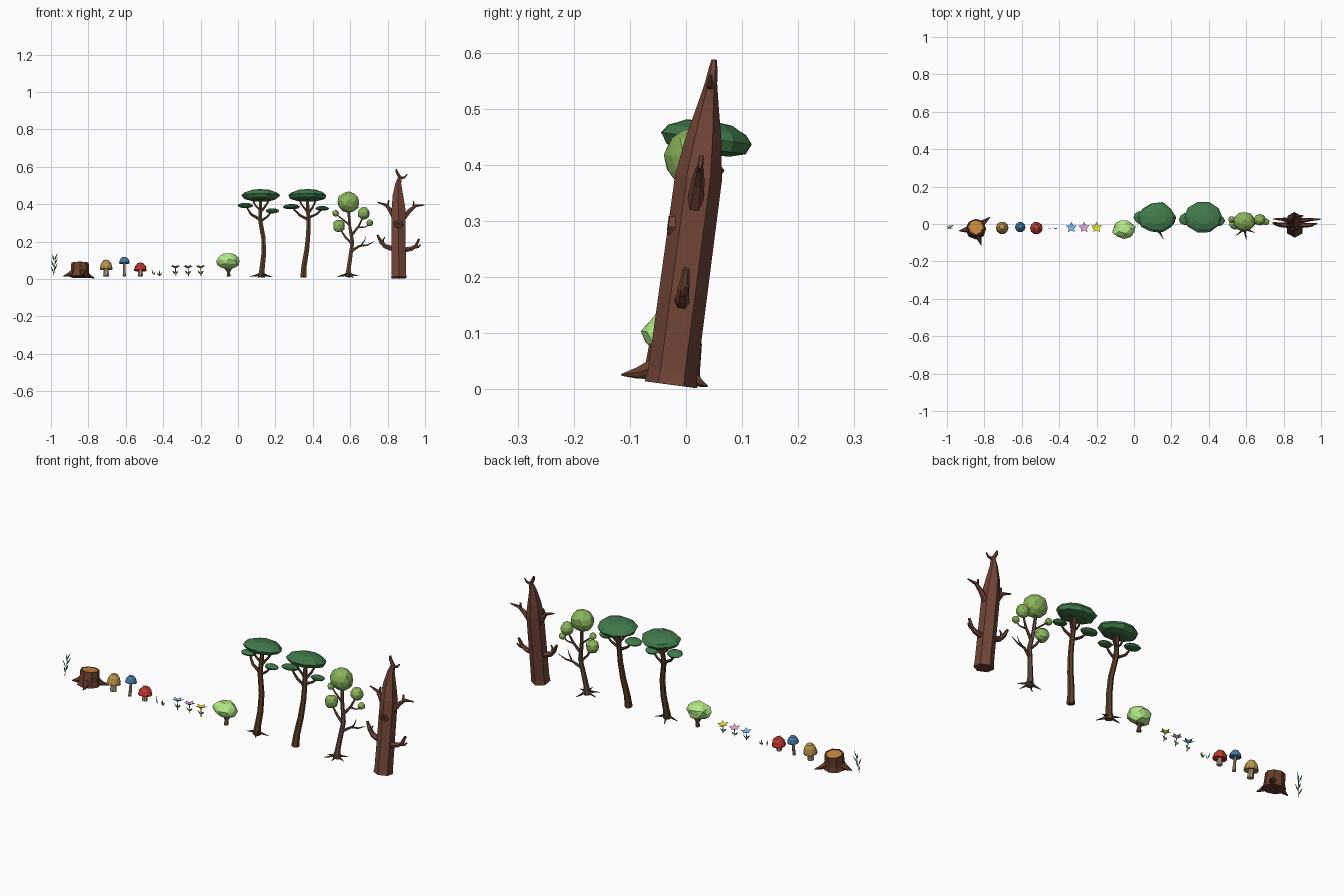
import bpy, bmesh, random
from math import sin, cos, pi, radians
from mathutils import Vector, Matrix

random.seed(4)
# the whole row leans back slightly
LEAN = Matrix.Translation((0, -0.028, 0)) @ Matrix.Rotation(radians(-7.6), 4, 'X')


def mat(name, hexcol):
    m = bpy.data.materials.new(name)
    rgb = [int(hexcol[i:i + 2], 16) / 255 for i in (0, 2, 4)]
    m.diffuse_color = [((c + 0.055) / 1.055) ** 2.4 for c in rgb] + [1]
    return m


BARK, PALE, DEAD = mat("bark", "5c4029"), mat("pale_bark", "69503f"), mat("dead_wood", "714538")
DARK, WOOD = mat("dark_hollow", "35211c"), mat("cut_wood", "c98a3a")
PINE, OLIVE, LIME = mat("pine_green", "40794a"), mat("olive_green", "8ab45a"), mat("lime_green", "b2ea87")
GRASS, STUMP = mat("grass_green", "5a9a44"), mat("stump_bark", "6a402c")
REED = mat("reed_green", "3c7240")
TAN, BLUE, RED = mat("tan_cap", "b8934c"), mat("blue_cap", "467ca6"), mat("red_cap", "d2302b")
WHITE, STEM = mat("white_spot", "f0ece4"), mat("mushroom_stem", "b09a7c")


def finish(bm, name, m):
    bmesh.ops.recalc_face_normals(bm, faces=bm.faces)
    me = bpy.data.meshes.new(name)
    bm.to_mesh(me)
    bm.free()
    me.transform(LEAN)
    me.materials.append(m)
    ob = bpy.data.objects.new(name, me)
    bpy.context.collection.objects.link(ob)


def tubes(name, paths, m, sides=6):
    """Faceted limbs through points (x, y, z, radius)."""
    bm = bmesh.new()
    for path in paths:
        pts = [Vector(p[:3]) for p in path]
        last, t0, q = None, None, None
        for i, p in enumerate(pts):
            t = (pts[min(i + 1, len(pts) - 1)] - pts[max(i - 1, 0)]).normalized()
            q = t0.rotation_difference(t) @ q if q else Vector((0, 0, 1)).rotation_difference(t)
            t0, r = t, path[i][3]
            ring = [bm.verts.new(p + q @ Vector((r * cos(pi / 2 + 2 * pi * k / sides),
                                                 r * sin(pi / 2 + 2 * pi * k / sides), 0)))
                    for k in range(sides)]
            if last:
                for k in range(sides):
                    j = (k + 1) % sides
                    bm.faces.new((last[k], last[j], ring[j], ring[k]))
            else:
                bm.faces.new(ring[::-1])
            last = ring
        bm.faces.new(last)
    finish(bm, name, m)


def lathe(name, items, profile, m, sides=10, jitter=0.0):
    """Faceted solids of revolution; item = (x, y, z, rx, ry, rz), profile = (r, z)."""
    bm = bmesh.new()
    for x, y, z, rx, ry, rz in items:
        last = None
        for r, h in profile:
            ring = []
            for k in range(1 if r == 0 else sides):
                a = 2 * pi * k / sides
                s = r * (1 + random.uniform(-jitter, jitter))
                ring.append(bm.verts.new((x + rx * s * cos(a), y + ry * s * sin(a), z + rz * h)))
            for k in range(sides if last else 0):
                j = (k + 1) % sides
                quad = [last[k % len(last)], last[j % len(last)], ring[j % len(ring)], ring[k % len(ring)]]
                bm.faces.new(list(dict.fromkeys(quad)))
            last = ring
    finish(bm, name, m)


def blobs(name, items, m, sub=2, jitter=0.07):
    """Lumpy low-poly balls."""
    bm = bmesh.new()
    for x, y, z, rx, ry, rz in items:
        mx = Matrix.Translation((x, y, z)) @ Matrix.Diagonal((rx, ry, rz, 1))
        new = bmesh.ops.create_icosphere(bm, subdivisions=sub, radius=1)["verts"]
        for v in new:
            v.co = mx @ (v.co * (1 + random.uniform(-jitter, jitter)))
    finish(bm, name, m)


def leaves(name, items, m):
    """Folded blades; item = (base, tip, half width)."""
    bm = bmesh.new()
    for base, tip, w in items:
        b, t = Vector(base), Vector(tip)
        side = (t - b).cross(Vector((0.2, 1, 0.1))).normalized() * w
        mid = b.lerp(t, 0.4)
        fold = Vector((0, w * 0.5, 0))
        v = [bm.verts.new(c) for c in (b, mid + side + fold, t, mid - side + fold, mid - fold)]
        for i in range(4):
            bm.faces.new((v[i], v[(i + 1) % 4], v[4]))
    finish(bm, name, m)


def roots(x, z, length, r, angles):
    return [[(x, 0, z + r * 2, r), (x + .45 * length * cos(a), .45 * length * sin(a), z + r * .7, r * .6),
             (x + length * cos(a), length * sin(a), z, r * .12)] for a in map(radians, angles)]


# reed
tubes("reed_stem", [[(-.985, 0, .02, .0015), (-.98, 0, .08, .0015), (-.972, 0, .125, .001)]], REED, 4)
leaves("reed_leaves", [((-.983, 0, z), (-.983 + s * .018 + (z - .04) * .06, d, z + .042), .0038)
                       for z, s, d in ((.03, -1, .008), (.045, 1, -.008), (.062, -1, -.01),
                                       (.075, 1, .01), (.095, -.7, .005), (.1, .9, 0))], REED)

# stump
lathe("stump", [(-.845, 0, 0, 1, 1, 1)], [(0, .012), (.056, .012), (.049, .035), (.046, .088), (.039, .089), (.038, .083), (0, .083)], STUMP, 8, .03)
lathe("stump_cut_face", [(-.845, 0, 0, 1, 1, 1)], [(0, .08), (.039, .08), (.038, .0875), (0, .0875)], WOOD, 8)
tubes("stump_roots", [[(-.845 + .035 * cos(a), .035 * sin(a), .034, .02),
                       (-.845 + .065 * cos(a), .065 * sin(a), .021, .011),
                       (-.845 + n * cos(a), n * sin(a), .014, .002)]
                      for a, n in ((radians(187), .09), (radians(-72), .094), (radians(40), .1))], STUMP)

# mushrooms
DOME = [(0, .12), (.55, .08), (1, 0), (.97, .2), (.8, .6), (.45, .92), (0, 1)]
for name, x, z, r, h, sr, col in (("tan", -.705, .052, .034, .053, .015, TAN),
                                  ("blue", -.608, .085, .028, .035, .008, BLUE),
                                  ("red", -.522, .045, .034, .043, .013, RED)):
    lathe(name + "_mushroom_cap", [(x, 0, z, r, r, h)], DOME, col, 10)
    tubes(name + "_mushroom_stem", [[(x, 0, .016, sr * 1.1), (x, 0, .03, sr), (x, 0, z + .012, sr * .75)]], STEM, 7)
spots = [(0, 0, .98)] + [(.8 * cos(k * 1.26), .8 * sin(k * 1.26), .52) for k in range(5)] + \
        [(.48 * cos(k * 2.1 + .6), .48 * sin(k * 2.1 + .6), .86) for k in range(3)]
blobs("red_mushroom_spots", [(-.522 + .034 * a, .034 * b, .045 + .043 * c, .006, .006, .005) for a, b, c in spots], WHITE, 1, 0)

# grass tufts
leaves("tall_grass", [((-.452, 0, .02), (-.462, .003, .057), .003), ((-.45, 0, .02), (-.443, -.004, .042), .003)], GRASS)
leaves("short_grass", [((-.42, 0, .016), (-.42 + d, e, h), .004)
                       for d, e, h in ((-.013, .004, .036), (0, -.004, .05), (.013, .003, .036))], GRASS)

# flowers
for name, x, col in (("blue", -.335, "78bcf0"), ("pink", -.267, "e2aada"), ("yellow", -.2, "e6e62c")):
    petal = mat(name + "_petal", col)
    bm = bmesh.new()
    low, hub = bm.verts.new((x, 0, .057)), bm.verts.new((x, 0, .066))
    star = []
    for k in range(10):
        a, r = pi / 2 + k * pi / 5, (.0155 if k % 2 else .03)
        star.append(bm.verts.new((x + r * cos(a), r * sin(a), .067 if k % 2 else .073)))
    for k in range(10):
        bm.faces.new((star[k], star[(k + 1) % 10], hub))
        bm.faces.new((star[(k + 1) % 10], star[k], low))
    finish(bm, name + "_flower_petals", petal)
    tubes(name + "_flower_stem", [[(x + .003, 0, .018, .0025), (x, 0, .06, .002)]], GRASS, 4)
    leaves(name + "_flower_leaves", [((x, 0, .028), (x + s * .017, s * .004, .046), .005) for s in (-1, 1)], GRASS)

# bush
blobs("bush_crown", [(-.053, -.014, .096, .061, .05, .042)], LIME, 2, .1)
tubes("bush_trunk", [[(-.05, 0, .015, .012), (-.05, 0, .04, .008), (-.053, 0, .08, .006)],
                     [(-.05, 0, .035, .006), (-.028, 0, .07, .004)], [(-.05, 0, .035, .006), (-.078, 0, .07, .004)]], PALE)

# umbrella pines
PAD = [(0, -.75), (.55, -.75), (.85, -.5), (1, .05), (.84, .5), (.5, .88), (0, 1)]
lathe("pine_1_crowns", [(.122, .003, .45, .1, .083, .034), (.04, .01, .398, .042, .035, .014),
                        (.183, -.004, .367, .036, .03, .014)], PAD, PINE, 10, .06)
tubes("pine_1_trunk", [[(.126, 0, .012, .02), (.128, 0, .05, .016), (.137, 0, .13, .0145), (.136, 0, .22, .0135),
                        (.118, 0, .32, .0125), (.122, 0, .44, .009)],
                       [(.12, 0, .32, .009), (.07, .004, .35, .007), (.042, .01, .395, .004)],
                       [(.118, 0, .31, .008), (.155, -.002, .335, .006), (.182, -.004, .365, .004)],
                       [(.12, 0, .36, .008), (.15, .01, .4, .006), (.17, .02, .435, .004)],
                       [(.12, 0, .37, .007), (.09, -.01, .4, .005), (.075, -.015, .435, .004)]]
      + roots(.126, .014, .062, .009, (175, -60, 20, 110)), BARK)
lathe("pine_2_crowns", [(.372, .006, .45, .104, .084, .034), (.285, .002, .39, .046, .035, .014),
                        (.45, -.005, .38, .036, .03, .013)], PAD, PINE, 10, .06)
tubes("pine_2_trunk", [[(.35, 0, .01, .019), (.353, 0, .07, .016), (.368, 0, .16, .0145), (.376, 0, .25, .013),
                        (.376, 0, .33, .012), (.37, 0, .44, .009)],
                       [(.375, 0, .32, .008), (.33, .001, .345, .007), (.288, .002, .388, .004)],
                       [(.375, 0, .33, .008), (.42, -.003, .35, .006), (.45, -.005, .378, .004)],
                       [(.373, 0, .35, .008), (.4, .01, .39, .006), (.42, .02, .435, .004)],
                       [(.373, 0, .36, .007), (.34, -.01, .4, .005), (.325, -.015, .435, .004)]], BARK)

# round-crowned tree
blobs("round_tree_crowns", [(.59, -.014, .413, .06, .052, .057), (.54, -.008, .286, .033, .032, .035),
                            (.672, .004, .356, .032, .03, .034), (.705, 0, .303, .018, .018, .018),
                            (.522, .005, .355, .018, .018, .018)], OLIVE, 2, .07)
tubes("round_tree_trunk", [[(.59, 0, .012, .019), (.592, 0, .06, .013), (.602, 0, .13, .012), (.612, 0, .2, .011),
                            (.598, 0, .28, .009), (.59, -.005, .38, .007)],
                           [(.604, 0, .15, .009), (.65, .01, .18, .006), (.69, .014, .185, .004), (.73, .016, .205, .001)],
                           [(.655, .01, .18, .005), (.675, 0, .205, .003), (.685, -.004, .23, .001)],
                           [(.61, 0, .19, .008), (.575, -.004, .225, .006), (.545, -.008, .27, .004)],
                           [(.61, 0, .24, .008), (.645, .002, .285, .006), (.668, .004, .335, .004)],
                           [(.64, .002, .28, .005), (.68, 0, .28, .003), (.702, 0, .297, .003)],
                           [(.598, 0, .29, .006), (.55, .003, .33, .004), (.526, .005, .35, .003)]]
      + roots(.59, .014, .06, .009, (170, -80, -20, 60, -140)), PALE)

# hexagonal dead tree with broken branches
tubes("dead_tree_trunk", [[(.86, 0, .008, .047), (.86, 0, .03, .044), (.858, 0, .38, .042), (.855, 0, .45, .032),
                           (.857, 0, .515, .018), (.865, 0, .55, .011), (.85, 0, .575, .008), (.846, 0, .592, .005)]], DEAD)
tubes("dead_tree_branches", [[(.84, 0, .16, .016), (.785, 0, .178, .013), (.765, 0, .2, .011), (.745, 0, .238, .006)],
                             [(.78, 0, .18, .008), (.775, -.005, .21, .005), (.785, -.008, .225, .003)],
                             [(.88, 0, .155, .015), (.93, 0, .165, .012), (.952, 0, .18, .01), (.968, 0, .217, .006)],
                             [(.94, 0, .17, .008), (.965, .004, .175, .006), (.978, .005, .187, .003)],
                             [(.885, 0, .33, .015), (.918, 0, .37, .012), (.95, 0, .395, .008), (.998, 0, .4, .003)],
                             [(.94, 0, .385, .007), (.938, 0, .42, .004)],
                             [(.835, 0, .335, .015), (.808, 0, .38, .012), (.79, 0, .4, .008), (.745, 0, .415, .003)],
                             [(.8, 0, .39, .007), (.806, 0, .425, .004)],
                             [(.865, 0, .545, .008), (.89, -.002, .548, .006), (.905, -.003, .565, .003)]], DEAD)
# knot hole on the front
tubes("knot_rim", [[(.858, -.025, .292, .027), (.858, -.042, .292, .02)]], DEAD, 7)
tubes("knot_hollow", [[(.858, -.03, .292, .014), (.858, -.0435, .292, .014)]], DARK, 7)
